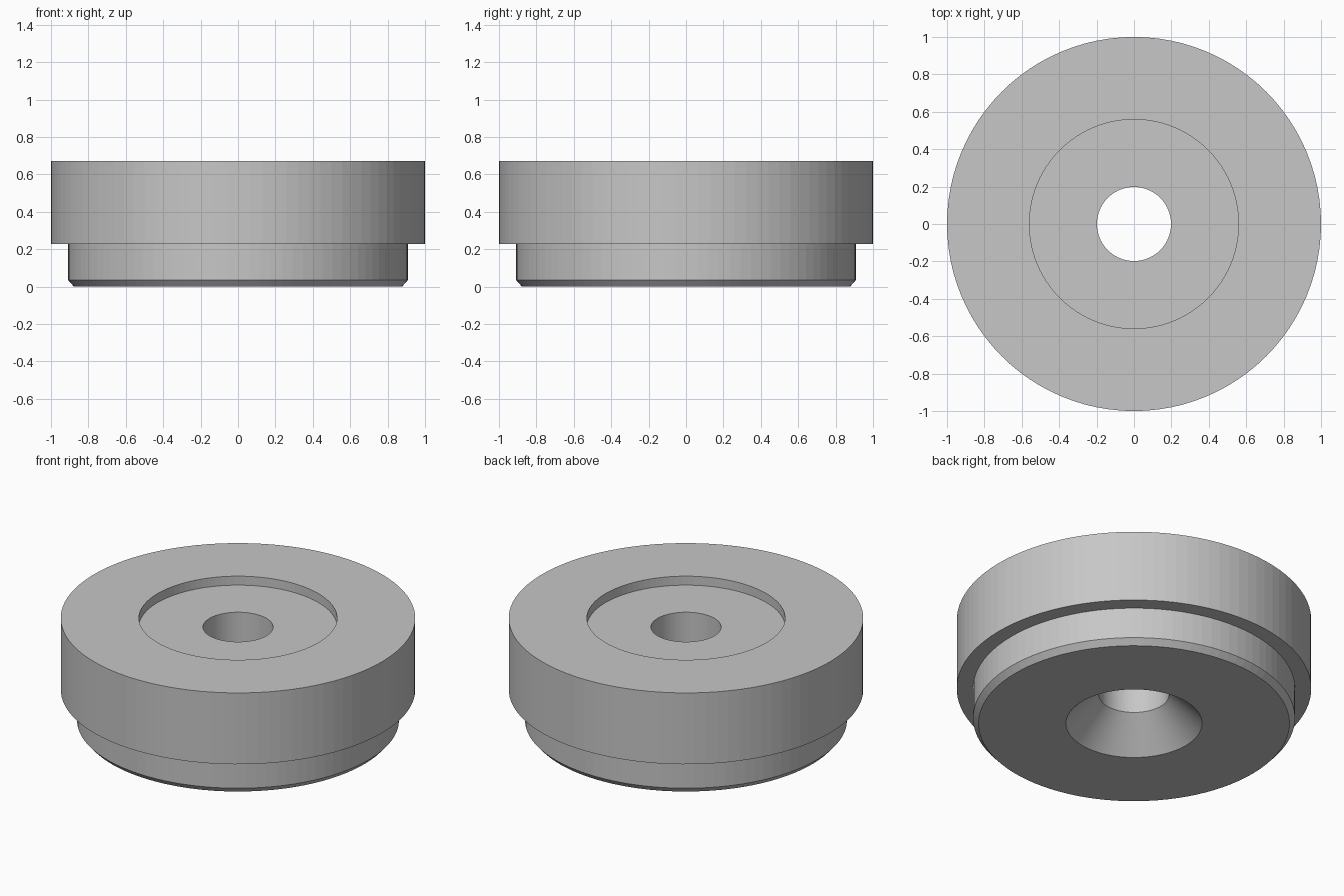
import bpy
import bmesh
import math

if "Cube" in bpy.data.objects:
    bpy.data.objects.remove(bpy.data.objects["Cube"], do_unlink=True)

SEGMENTS = 96

# Plain grey for the whole turned part
grey = bpy.data.materials.new("plain grey")
grey.use_nodes = True
colour = (0.57, 0.57, 0.57, 1)
grey.diffuse_color = colour
grey.node_tree.nodes["Principled BSDF"].inputs["Base Color"].default_value = colour

# Closed cross-section as (radius, height)
profile = [
    (0.384, 0.0),     # countersink mouth
    (0.877, 0.0),     # underside
    (0.908, 0.035),   # bottom chamfer
    (0.908, 0.227),   # stepped foot
    (1.0, 0.227),     # ledge
    (1.0, 0.671),     # outer wall
    (0.559, 0.671),   # top rim
    (0.559, 0.615),   # recess wall
    (0.198, 0.615),   # recess floor
    (0.198, 0.186),   # bore down to countersink
]

# Revolve the section into a ring
bm = bmesh.new()
verts = [bm.verts.new((r, 0, z)) for r, z in profile]
edges = [bm.edges.new((a, b)) for a, b in zip(verts, verts[1:] + verts[:1])]
bmesh.ops.spin(bm, geom=verts + edges, cent=(0, 0, 0), axis=(0, 0, 1),
               angle=math.tau, steps=SEGMENTS, use_merge=True)
bmesh.ops.remove_doubles(bm, verts=bm.verts, dist=0.0001)
bmesh.ops.recalc_face_normals(bm, faces=bm.faces)

mesh = bpy.data.meshes.new("stepped_ring")
bm.to_mesh(mesh)
bm.free()
mesh.materials.append(grey)
ring = bpy.data.objects.new("stepped_ring", mesh)
bpy.context.collection.objects.link(ring)
